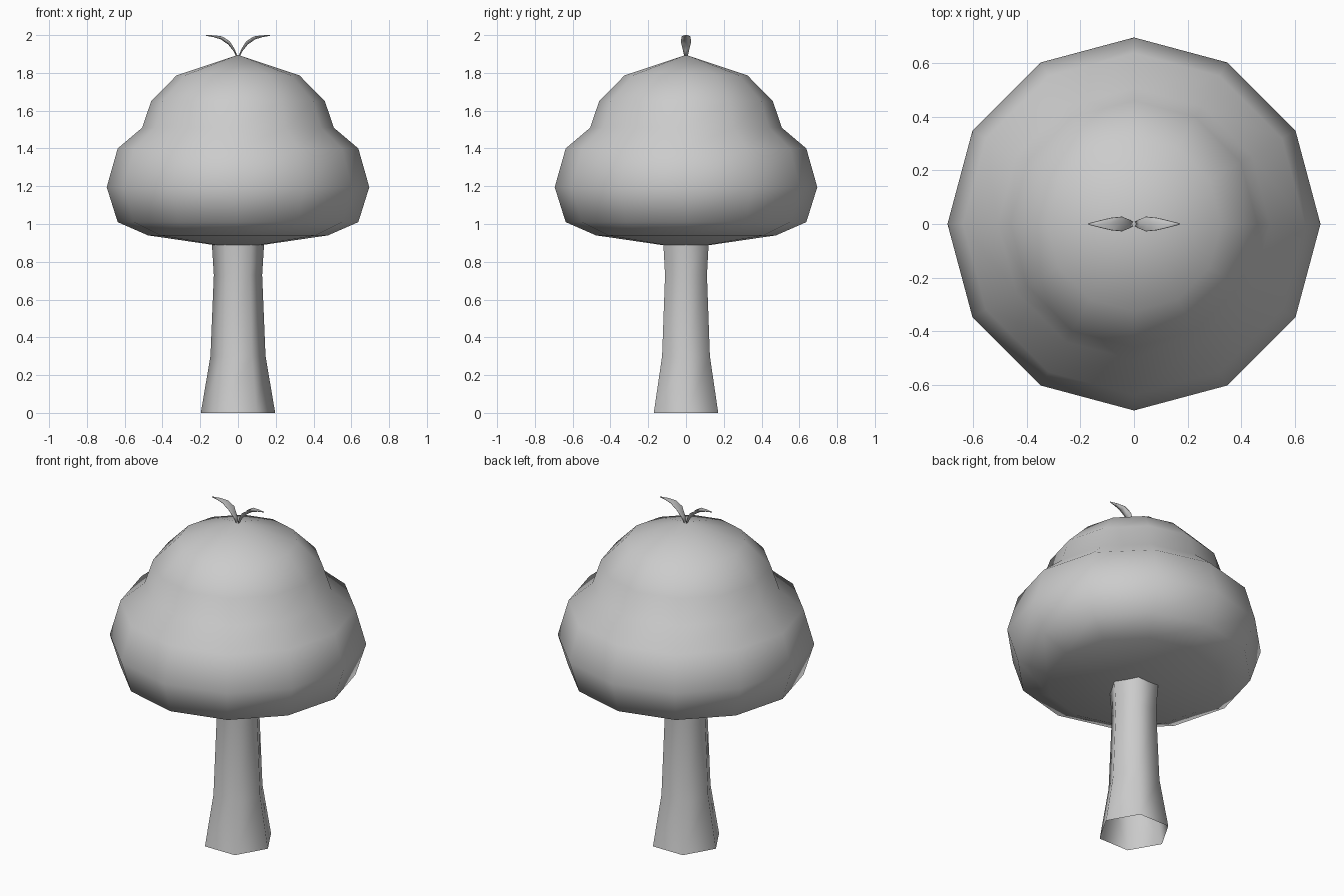
import bpy
import bmesh
from math import cos, sin, tau

cube = bpy.data.objects.get("Cube")
if cube:
    bpy.data.objects.remove(cube, do_unlink=True)

# One plain grey for the whole tree
grey = bpy.data.materials.new("plain_grey")
grey.use_nodes = True
colour = (0.6, 0.6, 0.6, 1)
grey.diffuse_color = colour
grey.node_tree.nodes["Principled BSDF"].inputs["Base Color"].default_value = colour


def finish(name, bm, recalc=True):
    if recalc:
        bmesh.ops.recalc_face_normals(bm, faces=bm.faces)
    for face in bm.faces:
        face.smooth = True
    mesh = bpy.data.meshes.new(name)
    bm.to_mesh(mesh)
    bm.free()
    mesh.materials.append(grey)
    obj = bpy.data.objects.new(name, mesh)
    bpy.context.collection.objects.link(obj)
    return obj


def lathe(name, profile, sides):
    """Turn (radius, height) points around z; radius 0 makes a pole."""
    bm = bmesh.new()
    rings = []
    for r, z in profile:
        count = sides if r else 1
        rings.append([bm.verts.new((r * cos(tau * i / sides), r * sin(tau * i / sides), z))
                      for i in range(count)])
    for low, high in zip(rings, rings[1:]):
        for i in range(sides):
            j = (i + 1) % sides
            corners = [low[i % len(low)], low[j % len(low)],
                       high[j % len(high)], high[i % len(high)]]
            bm.faces.new(list(dict.fromkeys(corners)))
    return finish(name, bm)


# Flared six-sided trunk, open at the foot
lathe("trunk", [(0.197, 0), (0.146, 0.3), (0.128, 0.73), (0.14, 0.92)], 6)

# Two-tiered twelve-sided crown
lathe("crown", [(0, 0.87), (0.477, 0.94), (0.637, 1.01), (0.695, 1.195), (0.637, 1.4),
                (0.507, 1.51), (0.46, 1.65), (0.325, 1.787), (0, 1.895)], 12)


def leaf(name, side):
    """Curved, cupped leaf: rows of (reach, height, half width, cup depth)."""
    rows = [(0.004, 1.885, 0.008, 0.003), (0.022, 1.918, 0.016, 0.008),
            (0.05, 1.953, 0.026, 0.014), (0.09, 1.98, 0.022, 0.013),
            (0.13, 1.993, 0.012, 0.006), (0.17, 1.999, 0.001, 0.001)]
    bm = bmesh.new()
    grid = [[bm.verts.new((side * (x - cup * 0.5 * abs(k)), k * half, z + cup * abs(k)))
             for k in (-1, 0, 1)] for x, z, half, cup in rows]
    for a, b in zip(grid, grid[1:]):
        for k in range(2):
            quad = [a[k], b[k], b[k + 1], a[k + 1]]
            bm.faces.new(quad if side > 0 else quad[::-1])
    obj = finish(name, bm, recalc=False)
    thick = obj.modifiers.new("thickness", "SOLIDIFY")
    thick.thickness = 0.003


# Sprout of two leaves on top
leaf("left_leaf", 1)
leaf("right_leaf", -1)
